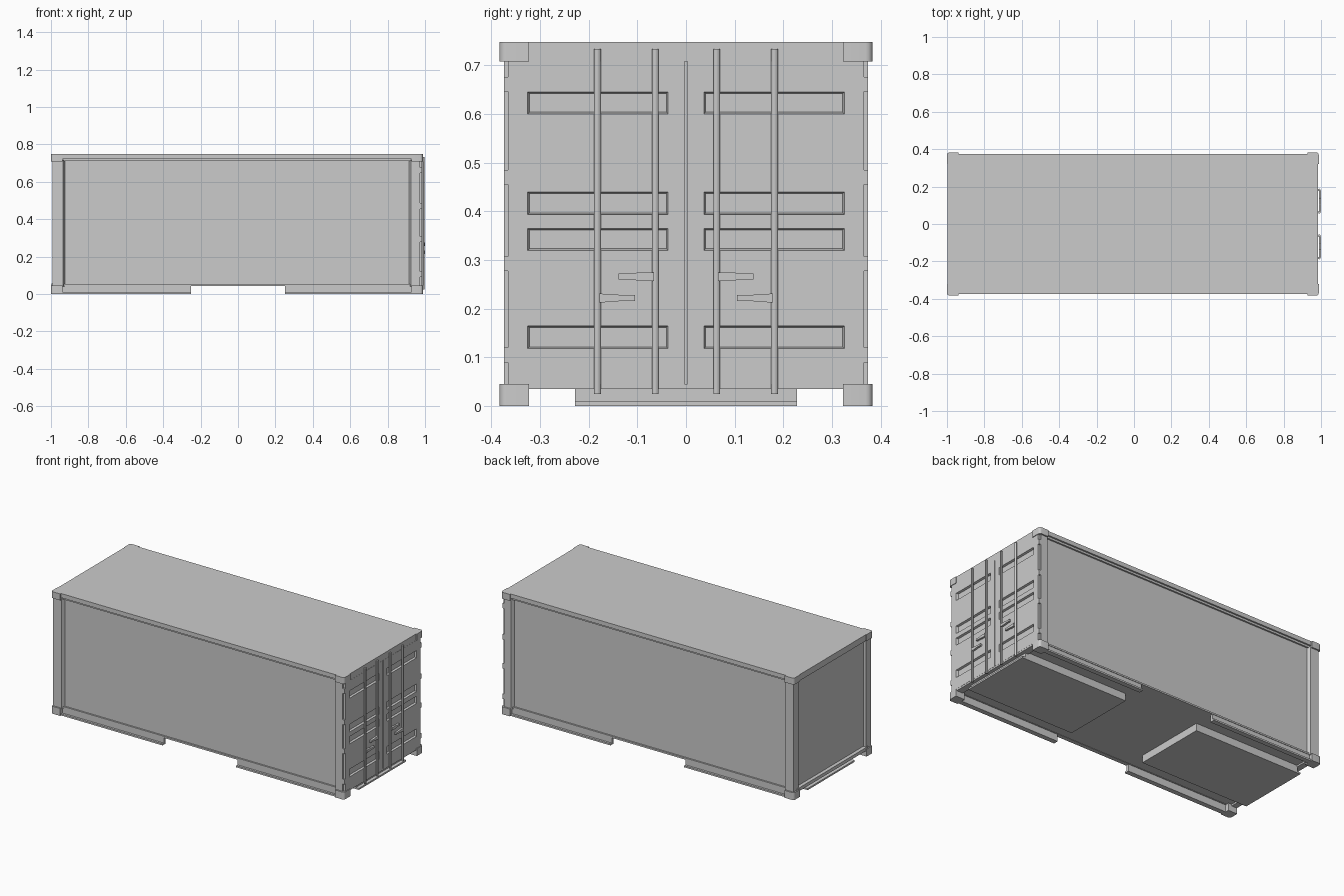
import bpy, bmesh
from mathutils import Vector

if "Cube" in bpy.data.objects:
    bpy.data.objects.remove(bpy.data.objects["Cube"])


def finish(name, bm, smooth=False):
    bmesh.ops.recalc_face_normals(bm, faces=bm.faces)
    mesh = bpy.data.meshes.new(name)
    bm.to_mesh(mesh)
    bm.free()
    ob = bpy.data.objects.new(name, mesh)
    bpy.context.collection.objects.link(ob)
    if smooth:
        bpy.context.view_layer.objects.active = ob
        ob.select_set(True)
        bpy.ops.object.shade_smooth_by_angle()
        ob.select_set(False)
    return ob


def box_mesh(x, y, z):
    bm = bmesh.new()
    bmesh.ops.create_cube(bm, size=1)
    for v in bm.verts:
        v.co = Vector([(a[0] + a[1]) / 2 + c * (a[1] - a[0]) for a, c in zip((x, y, z), v.co)])
    return bm


def mirror_y(ob):
    m = ob.modifiers.new("mirror", 'MIRROR')
    m.use_axis = (False, True, False)
    return ob


def box(name, x, y, z, mirror=False):
    ob = finish(name, box_mesh(x, y, z))
    return mirror_y(ob) if mirror else ob


def extrude(name, pts, axis, a, b):
    """Extrude a 2D outline along x (points y,z) or z (points x,y), mirrored across y."""
    bm = bmesh.new()
    place = (lambda p: (a, p[0], p[1])) if axis == 'x' else (lambda p: (p[0], p[1], a))
    face = bm.faces.new([bm.verts.new(place(p)) for p in pts])
    new = bmesh.ops.extrude_face_region(bm, geom=[face])['geom']
    d = Vector((b - a, 0, 0)) if axis == 'x' else Vector((0, 0, b - a))
    bmesh.ops.translate(bm, vec=d, verts=[g for g in new if isinstance(g, bmesh.types.BMVert)])
    return mirror_y(finish(name, bm))


# Body with recessed side and end walls, roof and door frame
box("body", (-0.975, 0.963), (-0.355, 0.355), (0.045, 0.74))
box("roof", (-0.997, 0.98), (-0.375, 0.375), (0.735, 0.748))
box("end_header", (-0.997, -0.96), (-0.34, 0.34), (0.71, 0.748))
box("end_sill", (-0.997, -0.96), (-0.34, 0.34), (0.035, 0.055))
box("door_header", (0.94, 0.983), (-0.34, 0.34), (0.708, 0.748))
box("door_sill", (0.94, 0.983), (-0.34, 0.34), (0.035, 0.045))

# Stepped top rails and lower side beams
extrude("top_rail", [(0.34, 0.74), (0.375, 0.74), (0.375, 0.722), (0.365, 0.722),
                     (0.365, 0.71), (0.34, 0.71)], 'x', -0.95, 0.94)
box("side_beam", (-0.95, 0.94), (0.34, 0.365), (0.043, 0.053), True)

# Corner posts with sloped inner returns
extrude("end_post", [(-0.992, 0.325), (-0.992, 0.374), (-0.935, 0.374),
                     (-0.924, 0.354), (-0.96, 0.325)], 'z', 0.04, 0.715)
extrude("door_post", [(0.972, 0.325), (0.972, 0.374), (0.925, 0.374),
                      (0.914, 0.354), (0.95, 0.325)], 'z', 0.04, 0.715)

# Corner castings with rounded outside edge
for label, zs in (("bottom", (0, 0.045)), ("top", (0.708, 0.748))):
    for end, xs, outer in (("end", (-1, -0.938), -1), ("door", (0.927, 0.988), 0.988)):
        bm = box_mesh(xs, (0.322, 0.383), zs)
        edges = [e for e in bm.edges
                 if all(abs(v.co.x - outer) < 1e-4 and v.co.y > 0.38 for v in e.verts)]
        bmesh.ops.bevel(bm, geom=edges, offset=0.014, segments=4, profile=0.5, affect='EDGES')
        mirror_y(finish(label + "_" + end + "_casting", bm, True))

# Underframe at both ends, open in the middle
for end, x0, x1, lip0, lip1 in (("end", -0.965, -0.25, -0.985, -0.25),
                                ("door", 0.25, 0.96, 0.25, 0.98)):
    box(end + "_tunnel", (x0, x1), (-0.228, 0.228), (0.01, 0.046))
    box(end + "_tunnel_plate", (lip0, lip1), (-0.228, 0.228), (0, 0.01))
    extrude(end + "_bottom_rail", [(0.345, 0.046), (0.362, 0.046), (0.362, 0.01), (0.375, 0.01),
                                   (0.375, 0), (0.345, 0)], 'x', max(x0, -0.945), min(x1, 0.935))

# Door leaf: gridded sheet with inset panels pushed in
FACE = 0.984
ys = [0.003, 0.037, 0.325, 0.365]
zs = [0.045, 0.118, 0.165, 0.32, 0.365, 0.393, 0.44, 0.60, 0.645, 0.708]
bm = bmesh.new()
grid = [[bm.verts.new((FACE, y, z)) for z in zs] for y in ys]
panels = []
for i in range(len(ys) - 1):
    for j in range(len(zs) - 1):
        f = bm.faces.new((grid[i][j], grid[i + 1][j], grid[i + 1][j + 1], grid[i][j + 1]))
        if i == 1 and j % 2 == 1:
            panels.append(f)
rim = [e for e in bm.edges if e.is_boundary]
bm.normal_update()
bmesh.ops.inset_individual(bm, faces=panels, thickness=0.005, depth=-0.012)
new = bmesh.ops.extrude_edge_only(bm, edges=rim)['geom']
bmesh.ops.translate(bm, vec=(-0.021, 0, 0), verts=[g for g in new if isinstance(g, bmesh.types.BMVert)])
mirror_y(finish("door_leaf", bm))

# Hinges
for z in (0.105, 0.292, 0.47, 0.661):
    box("hinge", (0.968, FACE), (0.36, 0.374), (z - 0.015, z + 0.015), True)

# Locking bars
for y in (0.063, 0.182):
    bm = bmesh.new()
    bmesh.ops.create_cone(bm, cap_ends=True, segments=12, radius1=0.007, radius2=0.007, depth=0.708)
    bmesh.ops.translate(bm, vec=(0.990, y, 0.379), verts=bm.verts)
    mirror_y(finish("locking_bar", bm, True))

# Tapered door handles
for y, z, s in ((0.066, 0.266, 1), (0.178, 0.222, -1)):
    outline = [(0, -0.009), (0.035, -0.008), (0.042, -0.006), (0.073, -0.006),
               (0.073, 0.006), (0.042, 0.006), (0.035, 0.008), (0, 0.009)]
    extrude("door_handle", [(y + s * a, z + b) for a, b in outline], 'x', 0.988, 1.0)
